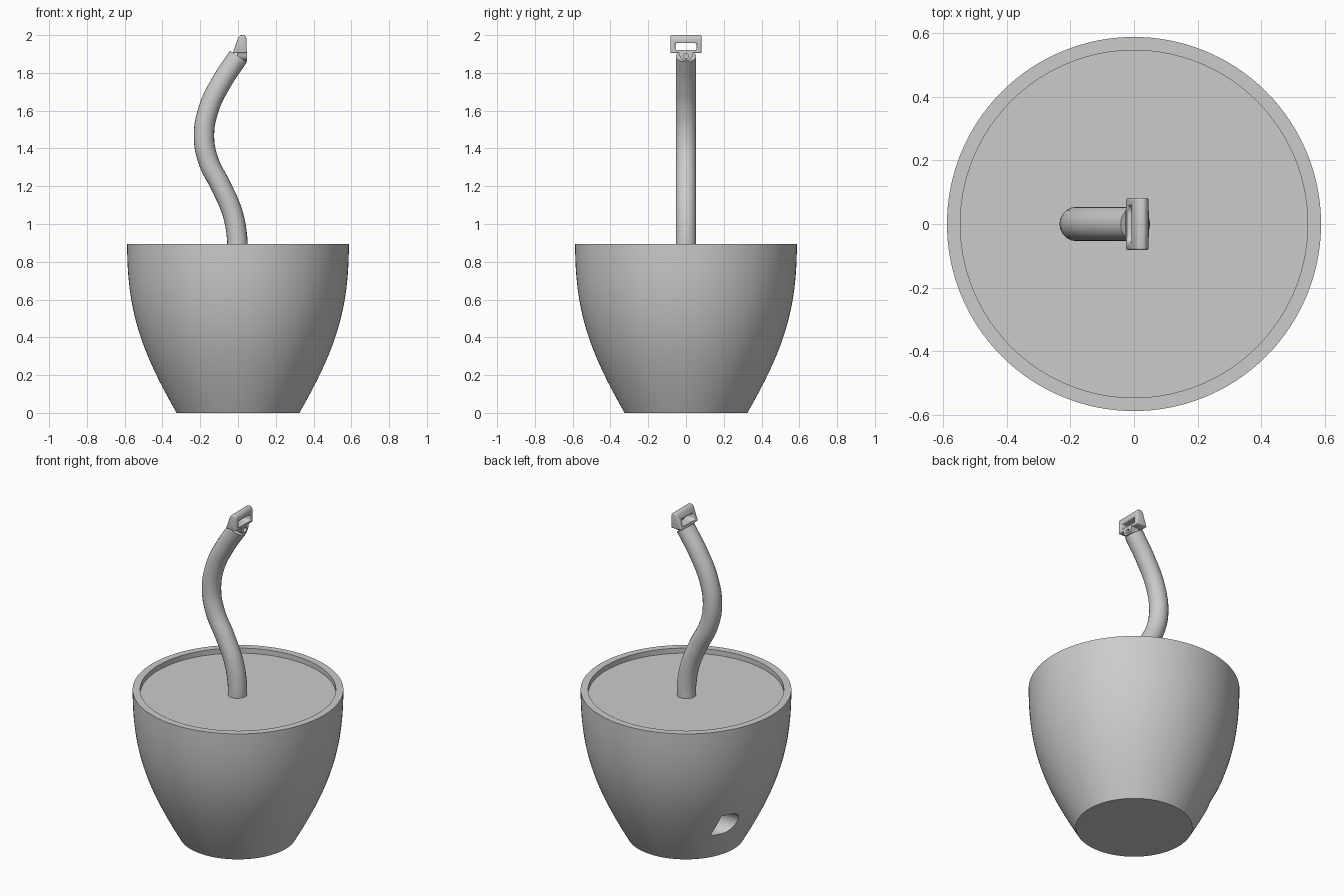
import bpy, bmesh, math
from mathutils import Vector

cube = bpy.data.objects.get("Cube")
if cube:
    bpy.data.objects.remove(cube, do_unlink=True)

grey = bpy.data.materials.new("plain_grey")
grey.use_nodes = True
grey.diffuse_color = (0.6, 0.6, 0.6, 1)
grey.node_tree.nodes["Principled BSDF"].inputs["Base Color"].default_value = grey.diffuse_color


def make(name, bm):
    bmesh.ops.recalc_face_normals(bm, faces=bm.faces)
    mesh = bpy.data.meshes.new(name)
    bm.to_mesh(mesh)
    bm.free()
    obj = bpy.data.objects.new(name, mesh)
    bpy.context.collection.objects.link(obj)
    mesh.materials.append(grey)
    return obj


def prism(name, outline, direction):
    """Extrude a closed outline of 3D points along a direction."""
    bm = bmesh.new()
    face = bm.faces.new([bm.verts.new(p) for p in outline])
    new = bmesh.ops.extrude_face_region(bm, geom=[face])["geom"]
    verts = [v for v in new if isinstance(v, bmesh.types.BMVert)]
    bmesh.ops.translate(bm, verts=verts, vec=Vector(direction))
    return make(name, bm)


def cut(obj, cutter):
    cutter.hide_render = True
    cutter.hide_set(True)
    mod = obj.modifiers.new("cut", 'BOOLEAN')
    mod.object = cutter
    mod.operation = 'DIFFERENCE'
    mod.solver = 'EXACT'


def finish(obj, angle=35):
    """Apply modifiers and smooth everything but sharp edges."""
    bpy.ops.object.select_all(action='DESELECT')
    obj.select_set(True)
    bpy.context.view_layer.objects.active = obj
    bpy.ops.object.convert(target='MESH')
    bpy.ops.object.shade_smooth_by_angle(angle=math.radians(angle))


def arc(radius, start, end, steps):
    for i in range(steps + 1):
        a = math.radians(start + (end - start) * i / steps)
        yield radius * math.cos(a), radius * math.sin(a)


# Pot with a recessed top surface, turned from a curved profile
ctrl = [Vector(p) for p in ((0.325, 0), (0.52, 0.34), (0.587, 0.55), (0.587, 0.893))]
STEPS, SEGS = 28, 128
profile = []
for i in range(STEPS + 1):
    t = i / STEPS
    profile.append(sum((ctrl[k] * (math.comb(3, k) * t**k * (1 - t)**(3 - k))
                        for k in range(4)), Vector((0, 0))))
profile += [Vector((0.545, 0.893)), Vector((0.545, 0.862))]
bm = bmesh.new()
rings = [[bm.verts.new((p.x * math.cos(math.tau * s / SEGS), p.x * math.sin(math.tau * s / SEGS), p.y))
          for s in range(SEGS)] for p in profile]
for a, b in zip(rings, rings[1:]):
    for s in range(SEGS):
        n = (s + 1) % SEGS
        bm.faces.new((a[s], a[n], b[n], b[s]))
bm.faces.new(rings[0])
bm.faces.new(rings[-1])
pot = make("pot", bm)

# Side opening: flat on one edge, rounded on the other
slot = [(-0.7, 0.25, 0.32), (-0.7, 0.25, 0.18)]
slot += [(-0.7, 0.195 + y, 0.25 + z) for y, z in arc(0.07, 270, 90, 16)]
cut(pot, prism("opening_cutter", slot, (0.45, 0, 0)))
finish(pot)

# Wavy stem
curve = bpy.data.curves.new("stem", 'CURVE')
curve.dimensions = '3D'
curve.bevel_depth = 0.054
curve.bevel_resolution = 8
curve.resolution_u = 8
curve.use_fill_caps = True
path = [(-0.003, 0.85), (-0.005, 0.93), (-0.03, 1.06), (-0.09, 1.2), (-0.155, 1.33),
        (-0.18, 1.46), (-0.155, 1.61), (-0.088, 1.75), (0.003, 1.888)]
spline = curve.splines.new('BEZIER')
spline.bezier_points.add(len(path) - 1)
for point, (x, z) in zip(spline.bezier_points, path):
    point.co = (x, 0, z)
    point.handle_left_type = point.handle_right_type = 'AUTO'
curve.materials.append(grey)
stem = bpy.data.objects.new("stem", curve)
bpy.context.collection.objects.link(stem)
finish(stem)

# Wedge-shaped loop at the tip
side = [(-0.027, 1.905), (0.0, 1.985), (0.012, 2.0), (0.034, 2.0), (0.045, 1.985), (0.046, 1.905)]
loop = prism("tip_loop", [(x, -0.082, z) for x, z in side], (0, 0.164, 0))
window = [(-0.2, y, z) for y, z in
          ((-0.056, 1.925), (-0.04, 1.914), (0.04, 1.914), (0.056, 1.925), (0.056, 1.957), (-0.056, 1.957))]
cut(loop, prism("window_cutter", window, (0.4, 0, 0)))
bevel = loop.modifiers.new("soft_edges", 'BEVEL')
bevel.width = 0.007
bevel.segments = 3
bevel.limit_method = 'ANGLE'
finish(loop)

# Rounded tab with a screw hole that joins the loop to the stem
tab_outline = [(-0.005, 0.042, 1.912)]
tab_outline += [(-0.005, y, 1.898 + z) for y, z in arc(0.034, 0, -180, 16)]
tab_outline += [(-0.005, -0.042, 1.912)]
tab = prism("tip_tab", tab_outline, (0.052, 0, 0))
hole = [(0.02, y, 1.888 + z) for y, z in arc(0.014, 0, 345, 23)]
cut(tab, prism("screw_hole_cutter", hole, (0.1, 0, 0)))
finish(tab)
